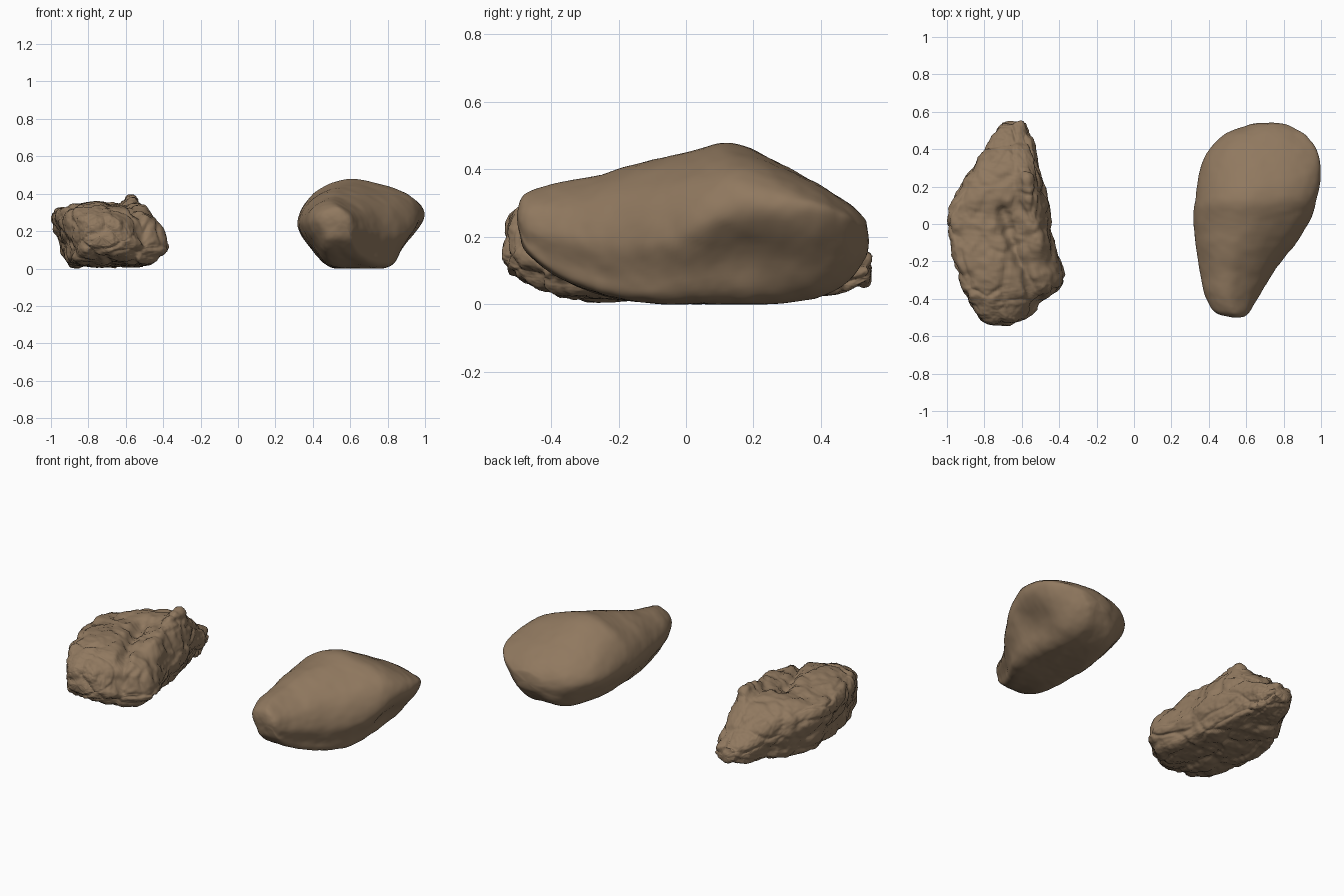
import bpy, bmesh, math
from mathutils import Vector, noise

if "Cube" in bpy.data.objects:
    bpy.data.objects.remove(bpy.data.objects["Cube"])

stone = bpy.data.materials.new("brown stone")
stone.diffuse_color = (0.28, 0.19, 0.115, 1)
stone.use_nodes = True
stone.node_tree.nodes["Principled BSDF"].inputs["Base Color"].default_value = stone.diffuse_color


def spline(a, b, c, d, t):
    """Catmull-Rom interpolation of tuples."""
    return [0.5 * (2 * q + (r - p) * t + (2 * p - 5 * q + 4 * r - s) * t * t
                   + (3 * q - p - 3 * r + s) * t ** 3)
            for p, q, r, s in zip(a, b, c, d)]


def section(st, k, steps):
    """Closed cross-section through right, top, left and bottom points."""
    y, xl, zl, xr, zr, xt, zt, b0, b1, zb = st
    ctrl = [(xr, zr),
            (xt + (xr - xt) * k[0], zr + (zt - zr) * k[1]),
            (xt, zt),
            (xt + (xl - xt) * k[2], zl + (zt - zl) * k[3]),
            (xl, zl),
            (b0 + (xl - b0) * 0.55, zb + (zl - zb) * 0.42),
            (b0, zb + 0.006), ((b0 + b1) / 2, zb), (b1, zb + 0.006),
            (b1 + (xr - b1) * 0.55, zb + (zr - zb) * 0.42)]
    n = len(ctrl)
    out = []
    for i in range(n):
        for j in range(steps):
            x, z = spline(ctrl[i - 1], ctrl[i], ctrl[(i + 1) % n], ctrl[(i + 2) % n], j / steps)
            out.append(Vector((x, y, z)))
    return out


def rock(name, stations, k, shape, displace, sub, steps, smooth_passes):
    bm = bmesh.new()
    n = len(stations)
    rings = []
    for i in range(n - 1):
        for j in range(sub + (i == n - 2)):
            st = spline(stations[max(i - 1, 0)], stations[i], stations[i + 1],
                        stations[min(i + 2, n - 1)], j / sub)
            rings.append([bm.verts.new(p) for p in section(st, k, steps)])
    m = len(rings[0])
    for a, b in zip(rings, rings[1:]):
        for j in range(m):
            bm.faces.new((a[j], a[(j + 1) % m], b[(j + 1) % m], b[j]))
    # rounded end caps
    for ring, push in ((rings[0], -0.006), (rings[-1], 0.006)):
        c = sum((v.co for v in ring), Vector()) / m
        tip = bm.verts.new(c + Vector((0, push, 0)))
        prev = ring
        for f in (0.75, 0.5, 0.25):
            cur = [bm.verts.new(tip.co.lerp(v.co, f) + Vector((0, push * (1 - f) * f, 0))) for v in ring]
            for j in range(m):
                bm.faces.new((prev[j], prev[(j + 1) % m], cur[(j + 1) % m], cur[j]))
            prev = cur
        for j in range(m):
            bm.faces.new((prev[j], prev[(j + 1) % m], tip))
    bmesh.ops.recalc_face_normals(bm, faces=bm.faces)
    for _ in range(smooth_passes):
        bmesh.ops.smooth_vert(bm, verts=bm.verts, factor=0.5,
                              use_axis_x=True, use_axis_y=True, use_axis_z=True)
    # large forms first, then surface grain along the new normals
    for fn in (shape, displace):
        bm.normal_update()
        moved = [v.co + fn(v.co, v.normal) for v in bm.verts]
        for v, p in zip(bm.verts, moved):
            v.co = p
            v.co.z = max(p.z, 0.0)
    me = bpy.data.meshes.new(name)
    bm.to_mesh(me)
    bm.free()
    me.materials.append(stone)
    for f in me.polygons:
        f.use_smooth = True
    ob = bpy.data.objects.new(name, me)
    bpy.context.collection.objects.link(ob)
    return ob


def line_distance(p, pts):
    """Plan distance from p to a polyline."""
    best = 9
    for a, b in zip(pts, pts[1:]):
        a, b, q = Vector(a), Vector(b), Vector((p.x, p.y))
        d = b - a
        t = min(1, max(0, (q - a).dot(d) / d.length_squared))
        best = min(best, (q - a - d * t).length)
    return best


def bell(d, w):
    return math.exp(-(d / w) ** 2)


# smooth boulder: y, left x/z, right x/z, top x/z, bottom x range, bottom z
smooth_st = [
    (-.495, .51, .25, .59, .25, .55, .29, .53, .58, .21),
    (-.47, .43, .26, .62, .23, .53, .33, .48, .60, .15),
    (-.38, .38, .25, .67, .21, .51, .355, .47, .635, .08),
    (-.25, .35, .24, .75, .19, .53, .385, .48, .705, .03),
    (-.10, .325, .24, .87, .20, .56, .43, .49, .79, .008),
    (.03, .315, .24, .955, .24, .60, .457, .50, .82, .003),
    (.13, .325, .24, .98, .28, .62, .48, .50, .82, .0),
    (.25, .345, .23, 1.0, .29, .65, .437, .52, .81, .005),
    (.38, .39, .22, .99, .28, .68, .365, .53, .79, .02),
    (.48, .48, .20, .92, .25, .70, .30, .57, .77, .07),
    (.535, .62, .19, .82, .22, .72, .25, .65, .77, .14)]


def smooth_shape(p, n):
    # hollow under the right-hand edge
    d = Vector((p.x - .90, (p.y - .17) * .7, p.z - .13)).length
    return n * (-0.035 * bell(d, .12) + 0.007 * noise.noise(p * 5))


def smooth_grain(p, n):
    return n * (0.003 * noise.fractal(p * 13, 1.0, 2.0, 3))


rock("smooth_boulder", smooth_st, (.74, .61, .70, .67), smooth_shape, smooth_grain, 10, 10, 3)

# rough boulder
rough_st = [
    (-.535, -.79, .18, -.67, .18, -.73, .23, -.77, -.69, .13),
    (-.51, -.83, .19, -.58, .16, -.72, .28, -.80, -.63, .09),
    (-.42, -.88, .23, -.50, .14, -.74, .33, -.835, -.56, .045),
    (-.31, -.925, .25, -.37, .12, -.72, .345, -.87, -.47, .018),
    (-.12, -.975, .27, -.42, .14, -.70, .345, -.895, -.50, .012),
    (.05, -.99, .27, -.45, .15, -.66, .335, -.895, -.52, .012),
    (.22, -.925, .23, -.48, .17, -.61, .345, -.84, -.54, .018),
    (.35, -.835, .18, -.52, .17, -.62, .29, -.77, -.56, .03),
    (.46, -.775, .12, -.54, .11, -.65, .20, -.73, -.58, .035),
    (.54, -.71, .10, -.58, .10, -.64, .15, -.68, -.60, .06)]
crevice = [(-.70, .08), (-.67, -.04), (-.62, -.18), (-.54, -.34), (-.50, -.42)]
ridge = [(-.56, .24), (-.53, .08), (-.50, -.10)]


def rough_shape(p, n):
    up = max(0, min(1, (p.z - .08) / .12))
    z = up * (0.06 * bell(line_distance(p, ridge), .06)
              - 0.045 * bell(line_distance(p, crevice), .028))
    return Vector((0, 0, z)) + n * (0.010 * noise.noise(p * 6))


def rough_grain(p, n):
    # slabby cells stretched along the length, with cracks between them
    q = Vector((p.x * 8, p.y * 4.5, p.z * 9)) + noise.noise_vector(p * 6) * 0.5
    d, pts = noise.voronoi(q)
    crack = min(1, (d[1] - d[0]) / 0.25)
    return n * (0.011 * (crack - .8) + 0.009 * noise.fractal(p * 13, 0.8, 2.0, 5)
                + 0.005 * noise.noise(pts[0] * 3.7))


rock("rough_boulder", rough_st, (.72, .72, .80, .80), rough_shape, rough_grain, 18, 16, 2)
